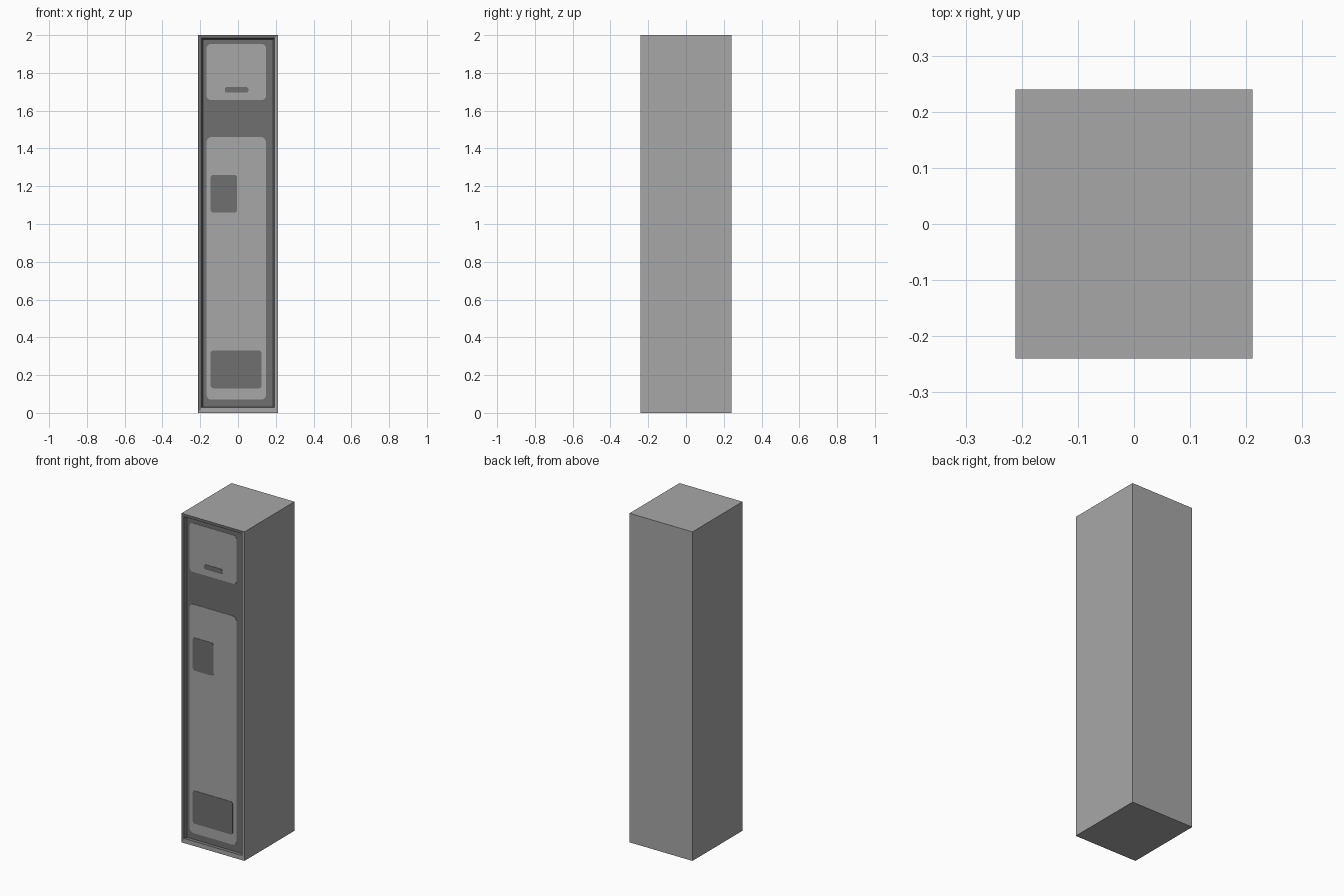
import bpy, bmesh, math

if "Cube" in bpy.data.objects:
    bpy.data.objects.remove(bpy.data.objects["Cube"])

W, D, H = 0.2115, 0.24, 2.0
RECESS = 0.015


def material(name, v):
    m = bpy.data.materials.new(name)
    m.diffuse_color = (v, v, v, 1)
    m.use_nodes = True
    m.node_tree.nodes["Principled BSDF"].inputs["Base Color"].default_value = m.diffuse_color
    return m


light = material("light grey", 0.39)
dark = material("dark grey", 0.16)


def finish(name, bm, mats):
    bmesh.ops.recalc_face_normals(bm, faces=bm.faces)
    me = bpy.data.meshes.new(name)
    bm.to_mesh(me)
    bm.free()
    for m in mats:
        me.materials.append(m)
    ob = bpy.data.objects.new(name, me)
    bpy.context.collection.objects.link(ob)
    return ob


# Cabinet shell with a recessed front: rings from back to the recess floor
bm = bmesh.new()


def ring(x0, x1, z0, z1, y):
    return [bm.verts.new((x, y, z)) for x, z in ((x0, z0), (x1, z0), (x1, z1), (x0, z1))]


rings = [ring(-W, W, 0, H, D),
         ring(-W, W, 0, H, -D),
         ring(-0.194, 0.194, 0.028, 1.984, -D),
         ring(-0.186, 0.186, 0.032, 1.978, -D + RECESS)]
bm.faces.new(rings[0])
for level, (a, b) in enumerate(zip(rings, rings[1:])):
    for i in range(4):   # order: bottom, right, top, left
        f = bm.faces.new((a[i], a[(i + 1) % 4], b[(i + 1) % 4], b[i]))
        # dark recess walls, dark left and top rim, light elsewhere
        f.material_index = int(level == 2 or (level == 1 and i > 1))
bm.faces.new(rings[3]).material_index = 1
finish("cabinet", bm, (light, dark))


# Thin rounded plates on the recessed front
def plate(name, x0, x1, z0, z1, r, y, mat, t=0.002):
    bm = bmesh.new()
    corners = ((x1 - r, z1 - r, 0), (x0 + r, z1 - r, 90),
               (x0 + r, z0 + r, 180), (x1 - r, z0 + r, 270))
    pts = []
    for cx, cz, start in corners:
        for k in range(5):
            a = math.radians(start + k * 22.5)
            pts.append(bm.verts.new((cx + r * math.cos(a), y, cz + r * math.sin(a))))
    f = bm.faces.new(pts)
    ext = bmesh.ops.extrude_face_region(bm, geom=[f])
    bmesh.ops.translate(bm, vec=(0, -t, 0),
                        verts=[v for v in ext["geom"] if isinstance(v, bmesh.types.BMVert)])
    finish(name, bm, (mat,))


y1 = -D + RECESS
y2 = y1 - 0.002
plate("upper_panel", -0.166, 0.148, 1.657, 1.952, 0.02, y1, light)
plate("lower_panel", -0.166, 0.148, 0.07, 1.46, 0.025, y1, light)
plate("upper_slot", -0.07, 0.055, 1.695, 1.725, 0.012, y2, dark)
plate("handle_plate", -0.145, -0.005, 1.06, 1.26, 0.015, y2, dark)
plate("vent_plate", -0.145, 0.125, 0.13, 0.33, 0.015, y2, dark)
